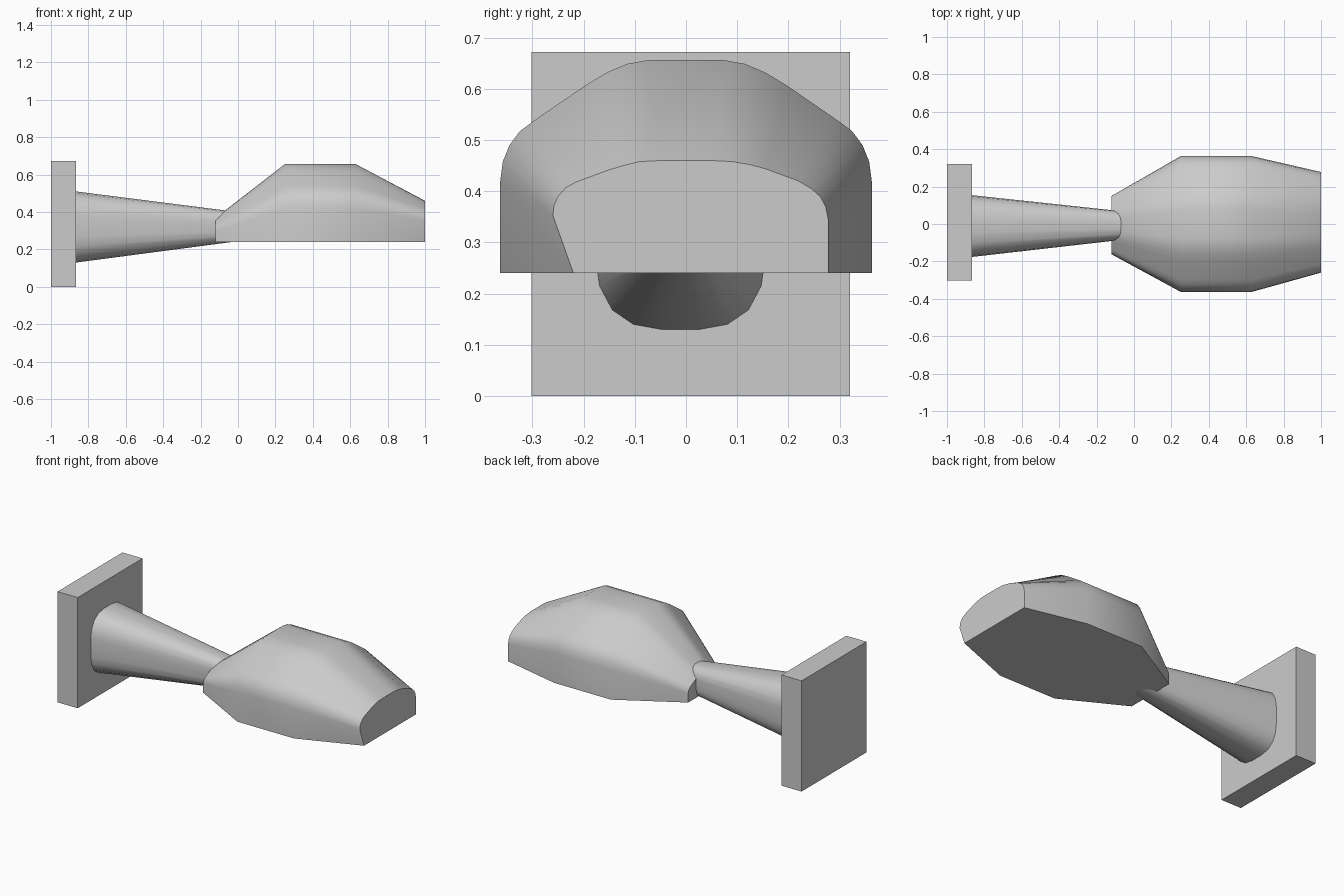
import bpy, bmesh, math

if "Cube" in bpy.data.objects:
    bpy.data.objects.remove(bpy.data.objects["Cube"])


def loft(name, sections, angle=42):
    """Skin equal-length rings of 3D points and cap both ends."""
    bm = bmesh.new()
    rings = [[bm.verts.new(p) for p in s] for s in sections]
    n = len(rings[0])
    for a, b in zip(rings, rings[1:]):
        for i in range(n):
            j = (i + 1) % n
            bm.faces.new((a[i], a[j], b[j], b[i]))
    bm.faces.new(rings[0])
    bm.faces.new(rings[-1])
    bmesh.ops.recalc_face_normals(bm, faces=bm.faces)
    me = bpy.data.meshes.new(name)
    bm.to_mesh(me)
    bm.free()
    ob = bpy.data.objects.new(name, me)
    bpy.context.collection.objects.link(ob)
    bpy.ops.object.select_all(action='DESELECT')
    ob.select_set(True)
    bpy.context.view_layer.objects.active = ob
    bpy.ops.object.shade_smooth_by_angle(angle=math.radians(angle))
    return ob


def mirrored(half):
    return half + [(-y, z) for y, z in reversed(half)]


def place(profile, x, cy=0, cz=0, sy=1, sz=1):
    return [(x, cy + y * sy, cz + z * sz) for y, z in profile]


# Wall plate
plate = [(-0.302, 0), (0.32, 0), (0.32, 0.672), (-0.302, 0.672)]
loft("wall_plate", [place(plate, -1), place(plate, -0.865)], 20)

# Tapered neck with a rounded, slightly squared section
quarter = [(0.165, 0.055), (0.158, 0.105), (0.133, 0.152), (0.092, 0.18), (0.0375, 0.19)]
half = [(y, -z) for y, z in reversed(quarter)] + quarter
neck = mirrored(half)
loft("neck", [place(neck, -0.865, -0.011, 0.32),
              place(neck, 0.0, -0.008, 0.322, 0.42, 0.41)])

# Flat-bottomed head: main section reused for the narrow rear, own front section
B = 0.24
main = mirrored([(0.363, 0), (0.363, 0.18), (0.358, 0.218), (0.345, 0.25), (0.325, 0.277),
                 (0.297, 0.298), (0.195, 0.368), (0.155, 0.392), (0.115, 0.409), (0.075, 0.416)])
front_right = [(0.278, 0), (0.278, 0.105), (0.273, 0.13), (0.262, 0.15), (0.245, 0.165),
               (0.22, 0.18), (0.155, 0.204), (0.125, 0.212), (0.09, 0.218), (0.05, 0.22)]
front_left = [(-0.05, 0.22), (-0.09, 0.218), (-0.12, 0.211), (-0.15, 0.202), (-0.215, 0.178),
              (-0.235, 0.167), (-0.25, 0.15), (-0.258, 0.132), (-0.26, 0.112), (-0.22, 0)]
loft("head", [place(main, -0.12, -0.006, B, 0.43, 0.31),
              place(main, 0.25, 0, B),
              place(main, 0.63, 0, B),
              place(front_right + front_left, 1.0, 0, B)])
